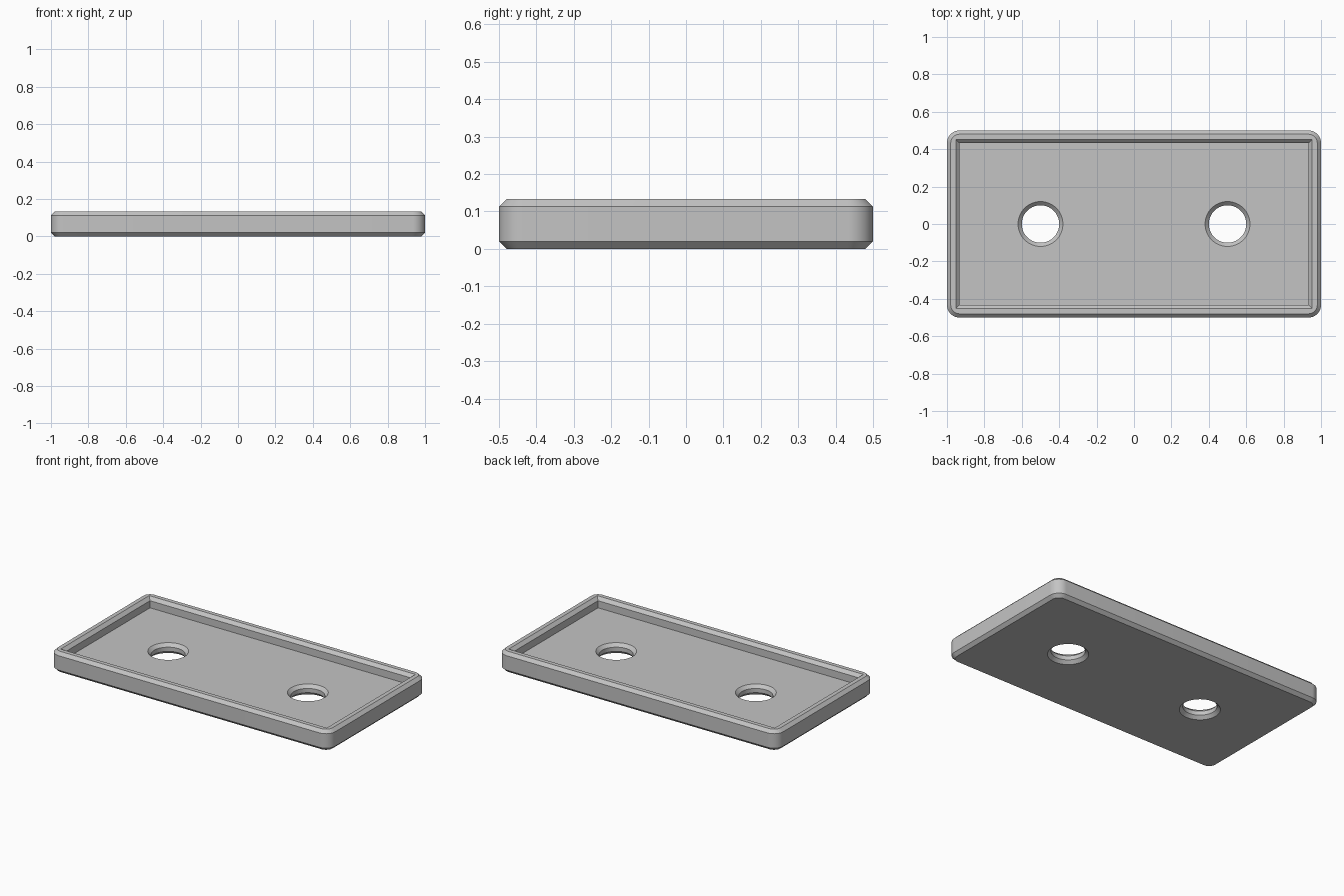
import bpy
import bmesh
from math import cos, sin, pi, radians

HEIGHT, FLOOR, CHAMFER, EXTRA = 0.133, 0.067, 0.02, 0.01

if "Cube" in bpy.data.objects:
    bpy.data.objects.remove(bpy.data.objects["Cube"], do_unlink=True)

grey = bpy.data.materials.new("mid grey")
grey.use_nodes = True
colour = (0.55, 0.55, 0.55, 1)
grey.diffuse_color = colour
grey.node_tree.nodes["Principled BSDF"].inputs["Base Color"].default_value = colour


def rounded_rect(hx, hy, r, steps=12):
    """Outline with arc corners, counter-clockwise; r = 0 gives sharp corners."""
    pts = []
    for i, (sx, sy) in enumerate([(1, 1), (-1, 1), (-1, -1), (1, -1)]):
        for k in range(steps + 1 if r else 1):
            a = (i + k / steps) * pi / 2
            pts.append((sx * (hx - r) + r * cos(a), sy * (hy - r) + r * sin(a)))
    return pts


def circle(cx, r, n=64):
    return [(cx + r * cos(2 * pi * k / n), r * sin(2 * pi * k / n)) for k in range(n)]


def stack(name, layers):
    """Closed solid lofted through (outline, z) layers from bottom to top."""
    bm = bmesh.new()
    rings = [[bm.verts.new((x, y, z)) for x, y in pts] for pts, z in layers]
    for low, high in zip(rings, rings[1:]):
        for i in range(len(low)):
            j = (i + 1) % len(low)
            bm.faces.new((low[i], low[j], high[j], high[i]))
    bm.faces.new(rings[0][::-1])
    bm.faces.new(rings[-1])
    mesh = bpy.data.meshes.new(name)
    bm.to_mesh(mesh)
    bm.free()
    mesh.materials.append(grey)
    obj = bpy.data.objects.new(name, mesh)
    bpy.context.collection.objects.link(obj)
    return obj


# Outer block with rounded corners and chamfered top and bottom edges
full = rounded_rect(1, 0.5, 0.067)
small = rounded_rect(1 - CHAMFER, 0.5 - CHAMFER, 0.067 - CHAMFER)
tray = stack("tray", [(small, 0), (full, CHAMFER),
                      (full, HEIGHT - CHAMFER), (small, HEIGHT)])

# Sharp-cornered recess that flares at the rim
flare = CHAMFER + EXTRA
recess = rounded_rect(0.933, 0.433, 0)
cutters = [stack("recess_cutter", [
    (recess, FLOOR), (recess, HEIGHT - CHAMFER),
    (rounded_rect(0.933 + flare, 0.433 + flare, 0), HEIGHT + EXTRA)])]

# Two through holes, countersunk from both sides
for x in (-0.5, 0.5):
    narrow, wide = circle(x, 0.1), circle(x, 0.1 + flare)
    cutters.append(stack("hole_cutter", [
        (wide, -EXTRA), (narrow, CHAMFER),
        (narrow, FLOOR - CHAMFER), (wide, FLOOR + EXTRA)]))

bpy.ops.object.select_all(action='DESELECT')
bpy.context.view_layer.objects.active = tray
tray.select_set(True)
for cutter in cutters:
    cutter.hide_render = True
    cut = tray.modifiers.new("cut", 'BOOLEAN')
    cut.operation, cut.solver, cut.object = 'DIFFERENCE', 'EXACT', cutter
    bpy.ops.object.modifier_apply(modifier=cut.name)
    bpy.data.objects.remove(cutter, do_unlink=True)

bpy.ops.object.shade_smooth_by_angle(angle=radians(30))
